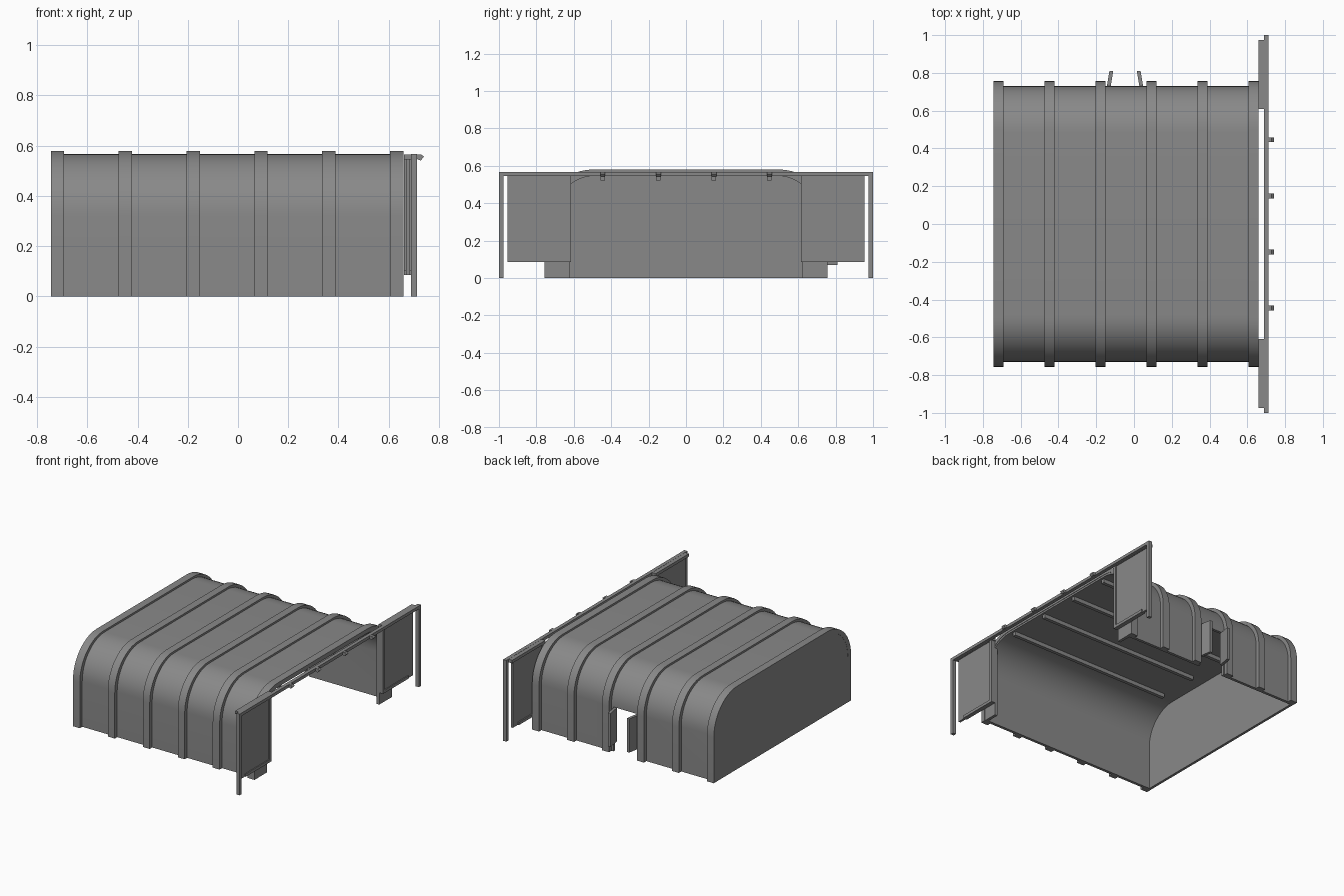
import bpy, bmesh, math
from mathutils import Vector, Matrix

cube = bpy.data.objects.get("Cube")
if cube:
    bpy.data.objects.remove(cube, do_unlink=True)

grey = bpy.data.materials.new("mid grey")
grey.use_nodes = True
grey.diffuse_color = (0.25, 0.25, 0.25, 1)
grey.node_tree.nodes["Principled BSDF"].inputs["Base Color"].default_value = grey.diffuse_color


def finish(name, bm, smooth=False):
    bmesh.ops.recalc_face_normals(bm, faces=bm.faces)
    mesh = bpy.data.meshes.new(name)
    bm.to_mesh(mesh)
    bm.free()
    mesh.materials.append(grey)
    obj = bpy.data.objects.new(name, mesh)
    bpy.context.collection.objects.link(obj)
    bpy.ops.object.select_all(action='DESELECT')
    obj.select_set(True)
    bpy.context.view_layer.objects.active = obj
    if smooth:
        bpy.ops.object.shade_smooth_by_angle(angle=math.radians(30))
    return obj


def box(name, x, y, z):
    """Box from three (low, high) ranges."""
    bm = bmesh.new()
    bmesh.ops.create_cube(bm, size=1)
    for v in bm.verts:
        v.co = [(lo + hi) / 2 + c * (hi - lo) for c, (lo, hi) in zip(v.co, (x, y, z))]
    return finish(name, bm)


def mirrored(y, side):
    return tuple(sorted((y[0] * side, y[1] * side)))


def prism(name, points, direction, smooth=False):
    """Extrude a flat outline of 3D points along a direction."""
    bm = bmesh.new()
    face = bm.faces.new([bm.verts.new(p) for p in points])
    new = bmesh.ops.extrude_face_region(bm, geom=[face])["geom"]
    bmesh.ops.translate(bm, vec=direction, verts=[g for g in new if isinstance(g, bmesh.types.BMVert)])
    return finish(name, bm, smooth)


def arch(half, top, radius, steps=12):
    """Rounded portal outline in (y, z), from the -y foot to the +y foot."""
    right = []
    for i in range(steps + 1):
        a = math.pi / 2 * i / steps
        right.append((half - radius + radius * math.sin(a), top - radius + radius * math.cos(a)))
    right.append((half, 0))
    return [(-y, z) for y, z in reversed(right)] + right


def arch_band(name, x0, x1, outer, inner):
    outline = arch(*outer) + arch(*inner)[::-1]
    return prism(name, [(x0, y, z) for y, z in outline], (x1 - x0, 0, 0), True)


OUTER, INNER, RIB = (0.73, 0.567, 0.25), (0.71, 0.547, 0.23), (0.757, 0.58, 0.26)

# Shell with the small rear doorway cut out
shell = arch_band("shell", -0.74, 0.655, OUTER, INNER)
cutter = box("doorway_cutter", (-0.145, 0.05), (0.6, 0.9), (-0.1, 0.31))
cutter.hide_render = True
cut = shell.modifiers.new("doorway", 'BOOLEAN')
cut.operation = 'DIFFERENCE'
cut.solver = 'EXACT'
cut.object = cutter
bpy.context.view_layer.objects.active = shell
bpy.ops.object.modifier_apply(modifier="doorway")
bpy.data.objects.remove(cutter, do_unlink=True)

# Outer ribs
for i in range(6):
    x = -0.745 + 0.27 * i
    arch_band(f"rib_{i + 1}", x, x + 0.053, RIB, (0.722, 0.56, 0.242))

# Closed end wall
prism("end_wall", [(-0.744, y, z) for y, z in arch(*OUTER)], (0.018, 0, 0))

# Ceiling rails and the small hooks above the portal
hook = [(0.71, 0.566), (0.729, 0.566), (0.74, 0.556), (0.727, 0.541), (0.71, 0.548)]
for i in range(4):
    y = -0.445 + 0.297 * i
    box(f"ceiling_rail_{i + 1}", (-0.62, 0.64), (y - 0.012, y + 0.012), (0.52, 0.55))
    prism(f"hook_{i + 1}", [(x, y - 0.013, z) for x, z in hook], (0, 0.026, 0))

# Portal header beam
box("portal_beam", (0.688, 0.713), (-1, 1), (0.546, 0.567))

for side, tag in ((1, "back"), (-1, "front")):
    # Jamb closing the corner of the open end
    corner = [(y, z) for y, z in arch(0.755, 0.578, 0.258) if y > 0.61]
    jamb = [(0.62, 0)] + [(0.62, 0.54)] + [p for p in corner if p[0] > 0.62]
    prism(f"{tag}_jamb", [(0.636, y * side, z) for y, z in jamb], (0.021, 0, 0))
    # Sliding door with its rails, edge post and outer post
    box(f"{tag}_sliding_door", (0.668, 0.684), mirrored((0.615, 0.955), side), (0.085, 0.55))
    box(f"{tag}_door_top_rail", (0.66, 0.69), mirrored((0.61, 0.975), side), (0.545, 0.566))
    box(f"{tag}_door_bottom_rail", (0.66, 0.69), mirrored((0.615, 0.9), side), (0.085, 0.105))
    box(f"{tag}_door_edge", (0.66, 0.69), mirrored((0.615, 0.638), side), (0.085, 0.546))
    box(f"{tag}_outer_post", (0.688, 0.713), mirrored((0.977, 1), side), (0, 0.55))

# Rear door leaves, swung outward
for tag, x, lean in (("right", -0.145, 0.025), ("left", 0.05, -0.025)):
    w = math.copysign(0.02, lean)
    leaf = [(x, 0.72, 0.07), (x + w, 0.72, 0.07),
            (x + lean + w * 0.5, 0.81, 0.07), (x + lean - w * 0.5, 0.81, 0.07)]
    prism(f"{tag}_door_leaf", leaf, (0, 0, 0.235))
